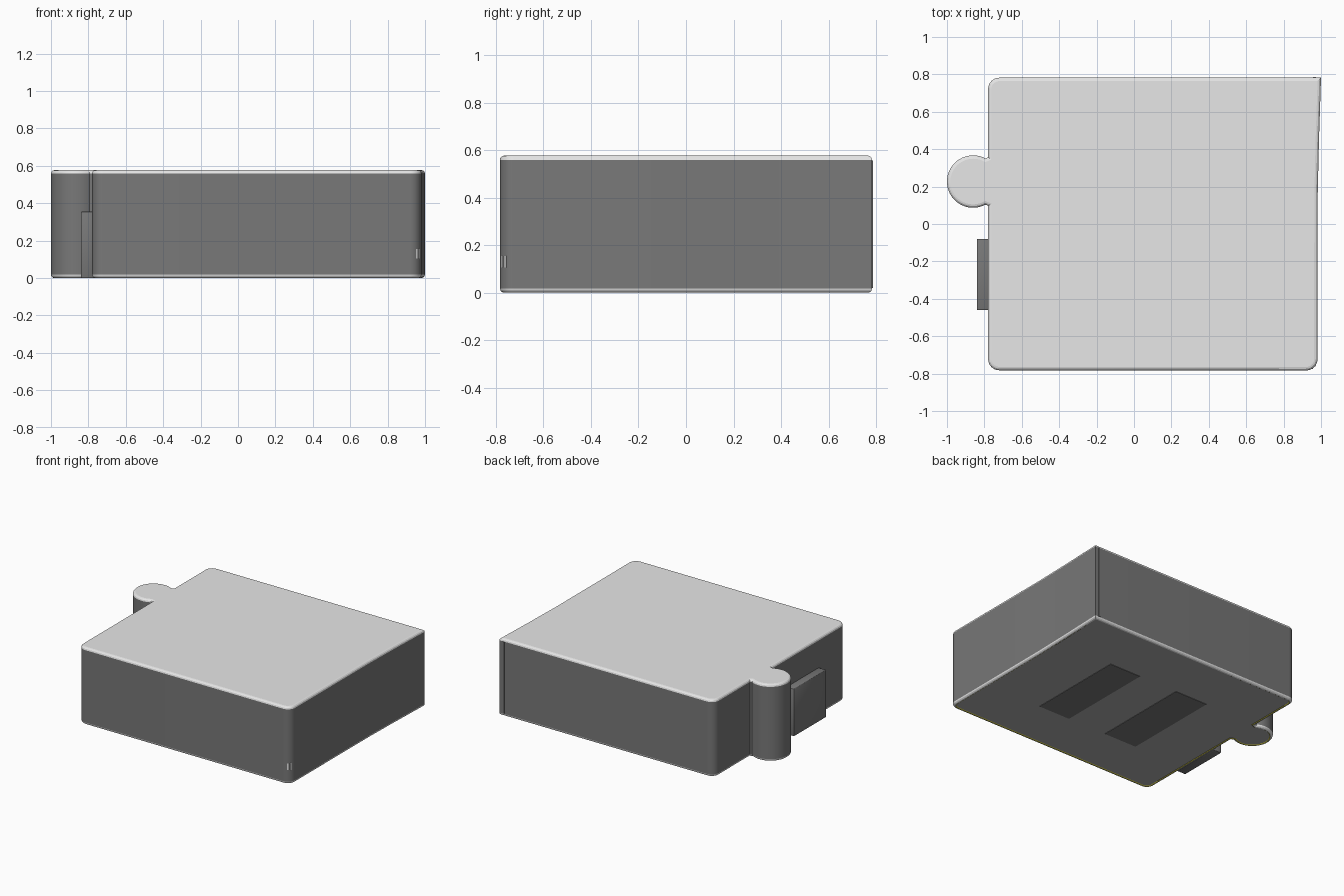
import bpy, bmesh, math

if "Cube" in bpy.data.objects:
    bpy.data.objects.remove(bpy.data.objects["Cube"])


def material(name, rgb):
    m = bpy.data.materials.new(name)
    m.diffuse_color = (*rgb, 1)
    m.use_nodes = True
    m.node_tree.nodes["Principled BSDF"].inputs["Base Color"].default_value = m.diffuse_color
    return m


LIGHT = material("light_grey", (0.8, 0.8, 0.8))
DARK = material("dark_grey", (0.19, 0.19, 0.19))
MID = material("base_grey", (0.42, 0.42, 0.42))
OLIVE = material("olive_seam", (0.6, 0.55, 0.05))
H = 0.577


def arc(cx, cy, r, a0, a1, n):
    return [(cx + r * math.cos(math.radians(a0 + (a1 - a0) * i / n)),
             cy + r * math.sin(math.radians(a0 + (a1 - a0) * i / n)))
            for i in range(n + 1)]


def finish(bm, name, mats):
    me = bpy.data.meshes.new(name)
    bmesh.ops.recalc_face_normals(bm, faces=bm.faces)
    bm.to_mesh(me)
    bm.free()
    for m in mats:
        me.materials.append(m)
    ob = bpy.data.objects.new(name, me)
    bpy.context.collection.objects.link(ob)
    return ob


def box(name, lo, hi, mat, bevel=0):
    bm = bmesh.new()
    bmesh.ops.create_cube(bm, size=1)
    for v in bm.verts:
        v.co = [lo[i] + (v.co[i] + 0.5) * (hi[i] - lo[i]) for i in range(3)]
    if bevel:
        bmesh.ops.bevel(bm, geom=bm.edges[:], offset=bevel, segments=2,
                        profile=0.5, affect='EDGES')
    return finish(bm, name, [mat])


# Case outline: rounded corners, flared right rear edge, round post on the left
outline = arc(0.92, -0.722, 0.061, -90, 0, 8)
outline += [(0.982, 0.15), (0.989, 0.45), (1.0, 0.783)]
outline += arc(-0.72, 0.722, 0.06, 90, 180, 8)
outline += [(-0.78, 0.357)]
outline += arc(-0.86, 0.227, 0.14, 62, 298, 36)
outline += [(-0.78, 0.097)]
outline += arc(-0.72, -0.722, 0.06, 180, 270, 8)

# Case body, with rolled top and bottom rims
bm = bmesh.new()
base = bm.faces.new([bm.verts.new((x, y, 0)) for x, y in outline])
ext = bmesh.ops.extrude_face_region(bm, geom=[base], use_keep_orig=True)
for g in ext['geom']:
    if isinstance(g, bmesh.types.BMVert):
        g.co.z = H
bmesh.ops.recalc_face_normals(bm, faces=bm.faces)
rims = [e for e in bm.edges if abs(e.verts[0].co.z - e.verts[1].co.z) < 1e-5]
bmesh.ops.bevel(bm, geom=rims, offset=0.018, segments=3, profile=0.5,
                affect='EDGES', clamp_overlap=False)
bm.normal_update()

# Light top and rims, dark walls, recessed grey underside with an olive seam
bottom = None
for f in bm.faces:
    f.material_index = 1 if abs(f.normal.z) < 0.05 else 0
    if f.calc_center_median().z < 1e-4 and f.normal.z < -0.9:
        bottom = f
if bottom:
    bottom.material_index = 3
    seam = bmesh.ops.inset_region(bm, faces=[bottom], thickness=0.006,
                                  depth=-0.004)
    for f in seam['faces']:
        f.material_index = 2
case = finish(bm, "case_body", [LIGHT, DARK, OLIVE, MID])
bpy.context.view_layer.objects.active = case
case.select_set(True)
bpy.ops.object.shade_smooth_by_angle(angle=math.radians(13))

# Side connector block
block = box("side_block", (-0.84, -0.46, 0.0), (-0.77, -0.08, 0.355), DARK, 0.004)
for p in block.data.polygons:
    p.use_smooth = True

# Underside pads
for i, (x0, x1) in enumerate([(0.25, 0.51), (-0.34, -0.07)]):
    box(f"bottom_pad_{i + 1}", (x0, -0.39, 0.001), (x1, 0.36, 0.008), DARK)

# Vertical seam strip at the rear corner
box("rear_seam", (0.958, 0.778, 0.02), (0.972, 0.786, H - 0.02), DARK)

# Two small indicator strips on the front right corner
for i, a in enumerate((-56, -37)):
    s = box(f"indicator_{i + 1}", (-0.002, -0.004, 0.105),
            (0.002, 0.004, 0.155), LIGHT)
    t = math.radians(a)
    s.location = (0.92 + 0.061 * math.cos(t), -0.722 + 0.061 * math.sin(t), 0)
    s.rotation_euler.z = t
